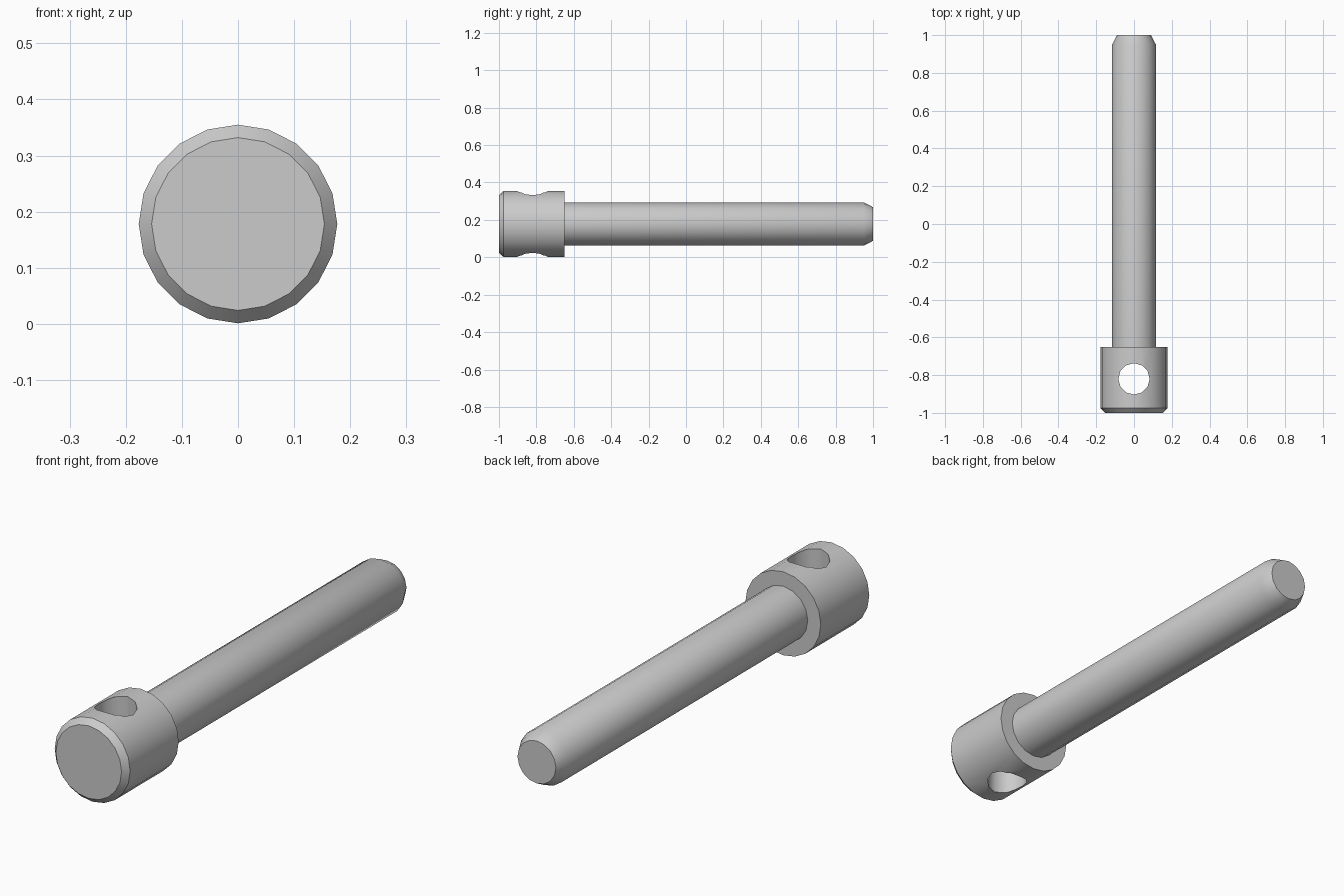
import bpy
import math
from mathutils import Matrix

cube = bpy.data.objects.get("Cube")
if cube:
    bpy.data.objects.remove(cube, do_unlink=True)

import bmesh

AXIS_Z = 0.178

steel = bpy.data.materials.new("grey steel")
steel.use_nodes = True
steel.diffuse_color = (0.6, 0.6, 0.6, 1)
steel.node_tree.nodes["Principled BSDF"].inputs["Base Color"].default_value = (0.6, 0.6, 0.6, 1)


def lathe(name, profile, sides):
    """Closed solid turned about the long axis from (y, radius) points."""
    bm = bmesh.new()
    rings = []
    for y, radius in profile:
        angles = [2 * math.pi * i / sides for i in range(sides)]
        rings.append([bm.verts.new((radius * math.cos(a), y, AXIS_Z + radius * math.sin(a)))
                      for a in angles])
    for a, b in zip(rings, rings[1:]):
        for i in range(sides):
            j = (i + 1) % sides
            bm.faces.new((a[i], a[j], b[j], b[i]))
    bm.faces.new(rings[0])
    bm.faces.new(rings[-1])
    bmesh.ops.recalc_face_normals(bm, faces=bm.faces)
    mesh = bpy.data.meshes.new(name)
    bm.to_mesh(mesh)
    bm.free()
    obj = bpy.data.objects.new(name, mesh)
    bpy.context.collection.objects.link(obj)
    mesh.materials.append(steel)
    return obj


def activate(obj):
    bpy.ops.object.select_all(action="DESELECT")
    obj.select_set(True)
    bpy.context.view_layer.objects.active = obj


# Head with a chamfered front rim, and shaft with a chamfered tip
head = lathe("pin_head", [(-1, 0.154), (-0.975, 0.177), (-0.65, 0.177)], 20)
shaft = lathe("pin_shaft", [(-0.68, 0.116), (0.95, 0.116), (1, 0.09)], 16)

# Vertical cross hole through the head
bpy.ops.mesh.primitive_cylinder_add(vertices=12, radius=0.083, depth=1,
                                    location=(0, -0.82, AXIS_Z))
cutter = bpy.context.object
cutter.name = "hole_cutter"
cutter.hide_render = True
cutter.data.materials.append(steel)
hole = head.modifiers.new("cross hole", "BOOLEAN")
hole.operation = "DIFFERENCE"
hole.solver = "EXACT"
hole.object = cutter
activate(head)
bpy.ops.object.modifier_apply(modifier=hole.name)
bpy.data.objects.remove(cutter, do_unlink=True)

for part in (head, shaft):
    activate(part)
    bpy.ops.object.shade_smooth_by_angle(angle=math.radians(32))
